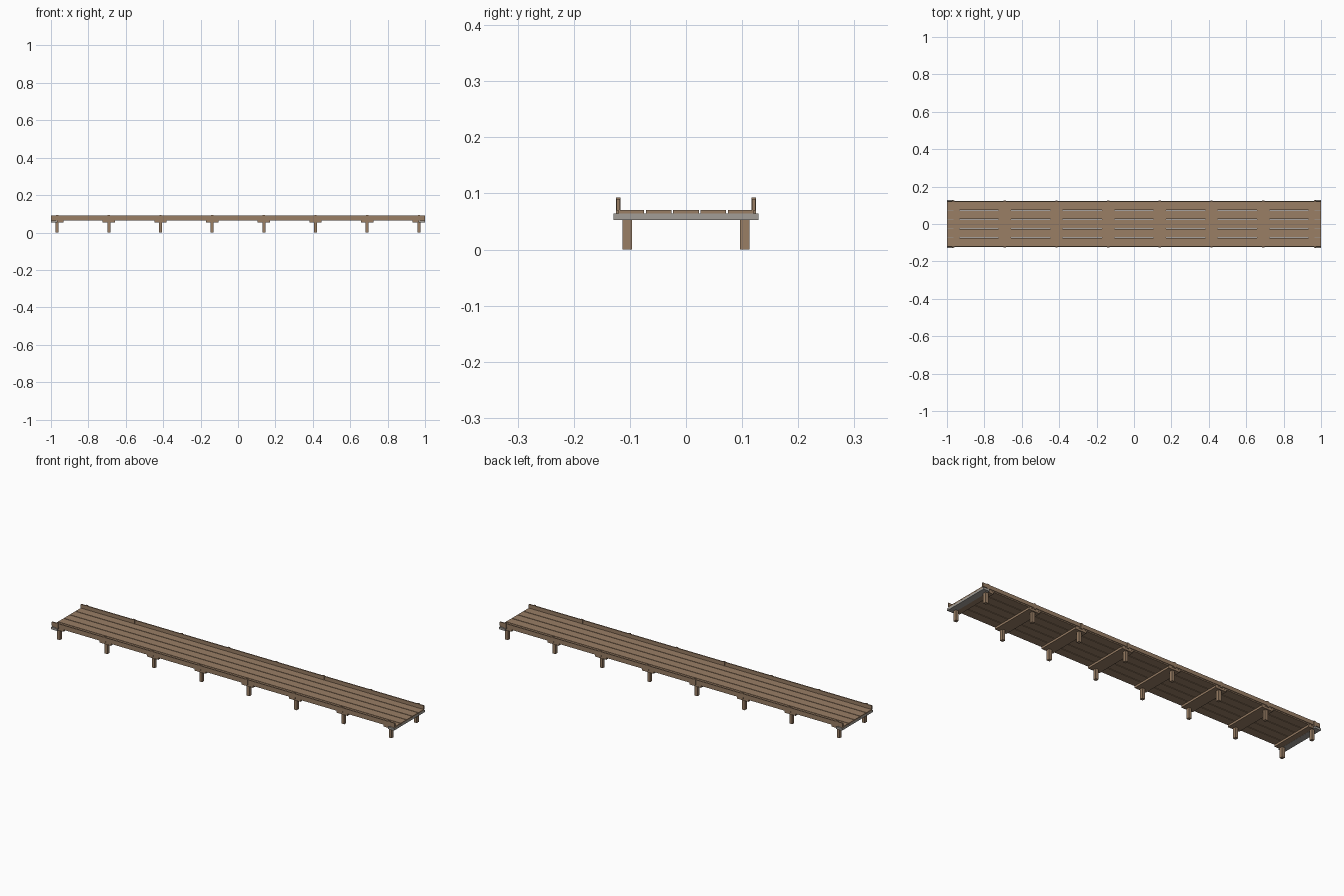
import bpy

if "Cube" in bpy.data.objects:
    bpy.data.objects.remove(bpy.data.objects["Cube"])


def material(name, color):
    m = bpy.data.materials.new(name)
    m.diffuse_color = (*color, 1)
    m.use_nodes = True
    m.node_tree.nodes["Principled BSDF"].inputs["Base Color"].default_value = m.diffuse_color
    return m


wood = material("wood", (0.32, 0.21, 0.13))
stone = material("concrete", (0.36, 0.34, 0.31))


def box(name, x, y, z, mat=wood):
    """Box from (min, max) ranges on each axis."""
    bpy.ops.mesh.primitive_cube_add(
        size=1, location=[(r[0] + r[1]) / 2 for r in (x, y, z)])
    ob = bpy.context.object
    ob.name = name
    ob.scale = [r[1] - r[0] for r in (x, y, z)]
    bpy.ops.object.transform_apply(location=False, rotation=False, scale=True)
    ob.data.materials.append(mat)
    return ob


# deck planks, with see-through gaps between them
for i in range(5):
    y = (i - 2) * 0.0489
    box("deck_plank", (-1, 1), (y - 0.0228, y + 0.0228), (0.064, 0.0705))

# kerb rails along both edges
for s in (-1, 1):
    box("kerb_rail", (-1, 1), (s * 0.121 - 0.003, s * 0.121 + 0.003), (0.070, 0.090))

# supports: legs, cross beams and small kerb blocks
for i in range(8):
    x = -0.967 + i * 0.2763
    end = i in (0, 7)
    x0, x1 = x - 0.033, x + 0.033
    if i == 0:
        x0 = -0.965
    if i == 7:
        x1 = 0.965
    box("cross_beam", (x0, x1), (-0.12, 0.12), (0.0535, 0.064))
    for s in (-1, 1):
        box("leg", (x - 0.008, x + 0.008), (s * 0.105 - 0.0085, s * 0.105 + 0.0085), (0, 0.0535))
        box("kerb_block", (x - 0.006, x + 0.006), (s * 0.121 - 0.004, s * 0.121 + 0.004), (0.064, 0.0925))

# concrete sills at both ends
for s in (-1, 1):
    box("end_sill", sorted((s * 1.0, s * 0.965)), (-0.129, 0.129), (0.053, 0.064), stone)
